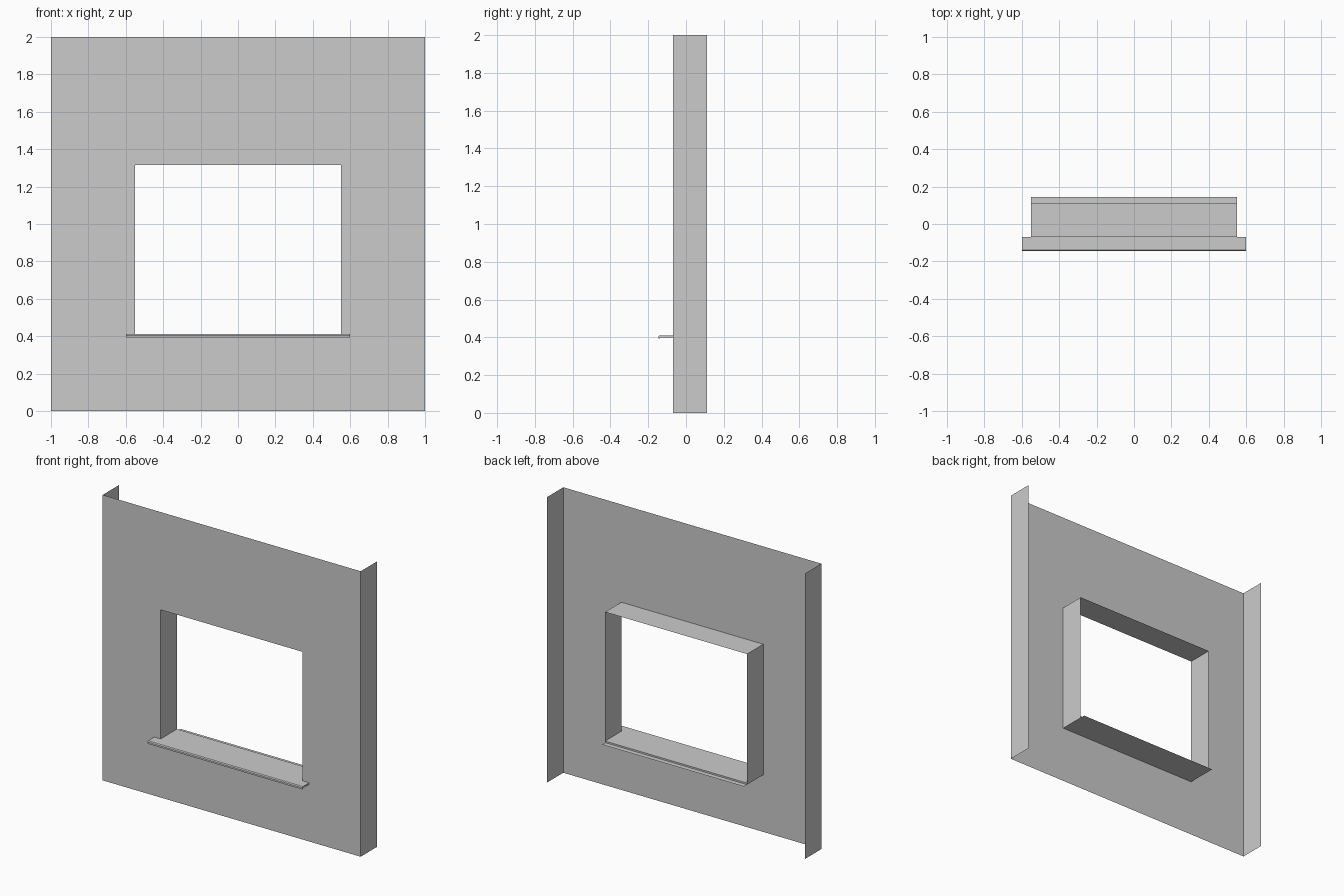
import bpy

if "Cube" in bpy.data.objects:
    bpy.data.objects.remove(bpy.data.objects["Cube"])

W, H = 1.0, 2.0              # wall half width, height
OX, Z0, Z1 = 0.55, 0.40, 1.315   # opening half width, bottom, top
YF, YB = -0.07, 0.11         # wall face, back of the returns
YN, YE = -0.145, 0.145       # sill nose, sill back edge


def make(name, verts, faces):
    me = bpy.data.meshes.new(name)
    me.from_pydata(verts, [], faces)
    me.update()
    ob = bpy.data.objects.new(name, me)
    bpy.context.collection.objects.link(ob)
    return ob


def strip(name, path):
    """Sheet sweeping an (x, z) path from the wall face to the back."""
    verts = [(x, y, z) for x, z in path for y in (YF, YB)]
    faces = [(2*i, 2*i + 2, 2*i + 3, 2*i + 1) for i in range(len(path) - 1)]
    return make(name, verts, faces)


def extrude_x(name, profile, half):
    """Closed (y, z) profile extruded across x with end caps."""
    n = len(profile)
    verts = [(s * half, y, z) for s in (-1, 1) for y, z in profile]
    faces = [(i, (i + 1) % n, (i + 1) % n + n, i + n) for i in range(n)]
    faces += [tuple(range(n))[::-1], tuple(range(n, 2*n))]
    return make(name, verts, faces)


# wall sheet with window opening
outer = [(-W, 0), (W, 0), (W, H), (-W, H)]
inner = [(-OX, Z0), (OX, Z0), (OX, Z1), (-OX, Z1)]
make("wall_panel", [(x, YF, z) for x, z in outer + inner],
     [(i, (i + 1) % 4, (i + 1) % 4 + 4, i + 4) for i in range(4)])

# end returns of the wall
strip("left_return", [(-W, H), (-W, 0)])
strip("right_return", [(W, 0), (W, H)])

# reveals: both jambs and the lintel
strip("window_reveal", [(OX, Z0), (OX, Z1), (-OX, Z1), (-OX, Z0)])

# sill: wide drip nose outside, narrower board through the opening
top = Z0 + 0.011
extrude_x("sill_nose", [(YF, Z0), (YF, top), (YN + 0.006, top), (YN, top - 0.006),
                        (YN, 0.393), (YN + 0.008, 0.393), (YN + 0.008, Z0)][::-1], 0.6)
extrude_x("sill_board", [(YF, Z0), (YB, Z0), (YB, top), (YF, top)], OX)

# thin lip behind the sill
make("sill_back_lip", [(-OX, YB, Z0), (OX, YB, Z0), (OX, YE, Z0), (-OX, YE, Z0)],
     [(0, 1, 2, 3)])
